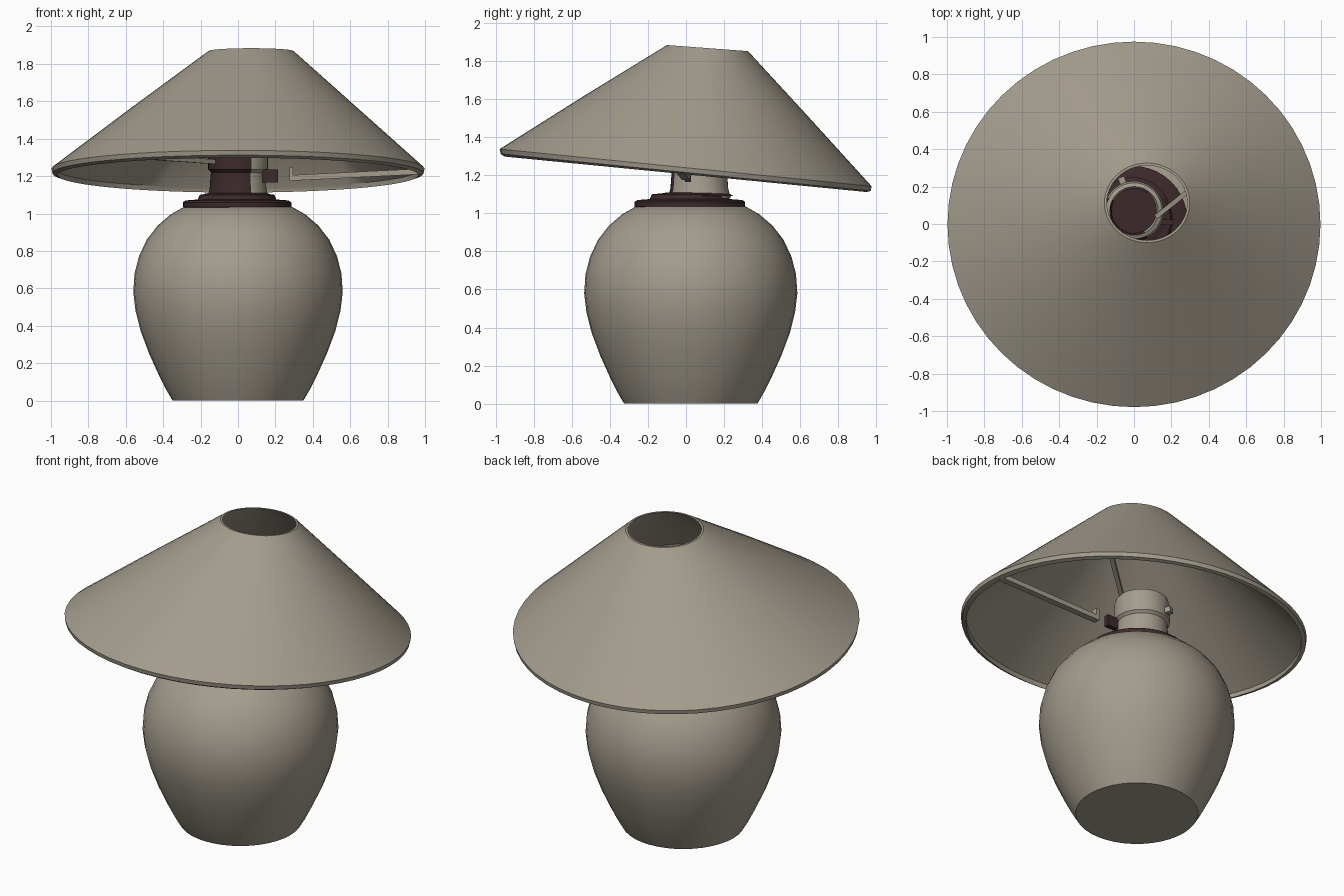
import bpy, bmesh, math
from mathutils import Vector

if "Cube" in bpy.data.objects:
    bpy.data.objects.remove(bpy.data.objects["Cube"])


def material(name, rgb):
    m = bpy.data.materials.new(name)
    m.diffuse_color = (*rgb, 1)
    m.use_nodes = True
    m.node_tree.nodes["Principled BSDF"].inputs["Base Color"].default_value = m.diffuse_color
    return m


STONE = material("warm grey", (0.37, 0.335, 0.27))
BROWN = material("dark brown", (0.045, 0.022, 0.024))


def finish(name, bm, mats, angle=35):
    bmesh.ops.recalc_face_normals(bm, faces=bm.faces)
    me = bpy.data.meshes.new(name)
    bm.to_mesh(me)
    bm.free()
    ob = bpy.data.objects.new(name, me)
    bpy.context.collection.objects.link(ob)
    for m in mats:
        me.materials.append(m)
    bpy.ops.object.select_all(action='DESELECT')
    ob.select_set(True)
    bpy.context.view_layer.objects.active = ob
    bpy.ops.object.shade_smooth_by_angle(angle=math.radians(angle))
    return ob


def loft(name, rings, mats, n=40, closed=False, rule=None):
    """Rings are (cx, cy, rx, ry, z, slope of z along y)."""
    bm = bmesh.new()
    loops = []
    for cx, cy, rx, ry, z, slope in rings:
        loop = []
        for i in range(n):
            a = 2 * math.pi * i / n
            dy = ry * math.sin(a)
            loop.append(bm.verts.new((cx + rx * math.cos(a), cy + dy, z + slope * dy)))
        loops.append(loop)
    pairs = list(zip(loops, loops[1:]))
    if closed:
        pairs.append((loops[-1], loops[0]))
    for lo, hi in pairs:
        for i in range(n):
            j = (i + 1) % n
            bm.faces.new((lo[i], lo[j], hi[j], hi[i]))
    if not closed:
        bm.faces.new(loops[0][::-1])
        bm.faces.new(loops[-1])
    if rule:
        for f in bm.faces:
            f.material_index = rule(f.calc_center_median())
    return finish(name, bm, mats)


def lathe(name, cx, cy, profile, mats, **kw):
    return loft(name, [(cx, cy, r, r, z, 0) for r, z in profile], mats, **kw)


def bar(name, a, b, w, h, mat):
    """Flat strip between two points."""
    a, b = Vector(a), Vector(b)
    d = (b - a).normalized()
    side = d.cross(Vector((0, 0, 1)))
    if side.length < 0.01:
        side = Vector((0, 1, 0))
    side.normalize()
    up = side.cross(d)
    bm = bmesh.new()
    ends = [[bm.verts.new(p + side * s * w / 2 + up * t * h / 2)
             for s, t in ((-1, -1), (1, -1), (1, 1), (-1, 1))] for p in (a, b)]
    for i in range(4):
        j = (i + 1) % 4
        bm.faces.new((ends[0][i], ends[0][j], ends[1][j], ends[1][i]))
    bm.faces.new(ends[0])
    bm.faces.new(ends[1])
    return finish(name, bm, [mat])


# rounded pot body
lathe("pot_body", 0, 0.025,
      [(0.35, 0), (0.385, 0.06), (0.425, 0.14), (0.475, 0.25), (0.52, 0.37),
       (0.548, 0.48), (0.56, 0.58), (0.553, 0.68), (0.53, 0.77), (0.488, 0.86),
       (0.43, 0.935), (0.36, 0.995), (0.29, 1.035)], [STONE])

# stepped dark collar
lathe("collar", -0.005, 0.02,
      [(0.27, 1.025), (0.29, 1.035), (0.29, 1.06), (0.275, 1.07),
       (0.21, 1.075), (0.2, 1.1), (0.15, 1.105)], [BROWN])


# lamp socket, dark on its front left side
def socket_rule(c):
    a = math.degrees(math.atan2(c.y - 0.07, c.x)) % 360
    return 1 if 150 < a < 293 and c.z < 1.375 else 0


lathe("socket", 0, 0.07,
      [(0.165, 1.08), (0.152, 1.13), (0.145, 1.22), (0.16, 1.235), (0.16, 1.34),
       (0.15, 1.375), (0.13, 1.385), (0.12, 1.36)], [STONE, BROWN], rule=socket_rule)
lathe("dark_neck_flare", -0.005, 0.05,
      [(0.2, 1.09), (0.175, 1.105), (0.15, 1.11)], [BROWN])

# screws on the socket
bar("side_screw", (0.13, 0.01, 1.2), (0.215, 0.01, 1.2), 0.03, 0.07, BROWN)
bar("back_screw", (-0.05, 0.2, 1.27), (-0.07, 0.25, 1.27), 0.035, 0.035, STONE)

# conical shade, tilted down toward the back
loft("lamp_shade", [
    (0, -0.002, 0.965, 0.95, 1.205, -0.098),
    (0, -0.002, 0.992, 0.972, 1.215, -0.1),
    (0, -0.002, 0.997, 0.977, 1.24, -0.1),
    (0.033, 0.056, 0.612, 0.596, 1.556, -0.098),
    (0.07, 0.113, 0.228, 0.213, 1.868, -0.075),
    (0.07, 0.113, 0.215, 0.2, 1.868, -0.075),
    (0.033, 0.056, 0.592, 0.576, 1.545, -0.098),
    (0, -0.002, 0.965, 0.945, 1.232, -0.1)], [STONE], n=56, closed=True)

# support arms under the shade
bar("right_arm", (0.28, 0.0, 1.19), (0.975, -0.03, 1.225), 0.04, 0.03, STONE)
bar("right_arm_hook", (0.285, 0.0, 1.175), (0.285, 0.0, 1.25), 0.04, 0.02, STONE)
bar("back_arm", (0.12, 0.04, 1.37), (0.52, 0.36, 1.53), 0.025, 0.03, STONE)
bar("left_arm", (-0.1, 0.0, 1.275), (-0.47, -0.36, 1.3), 0.025, 0.025, STONE)
